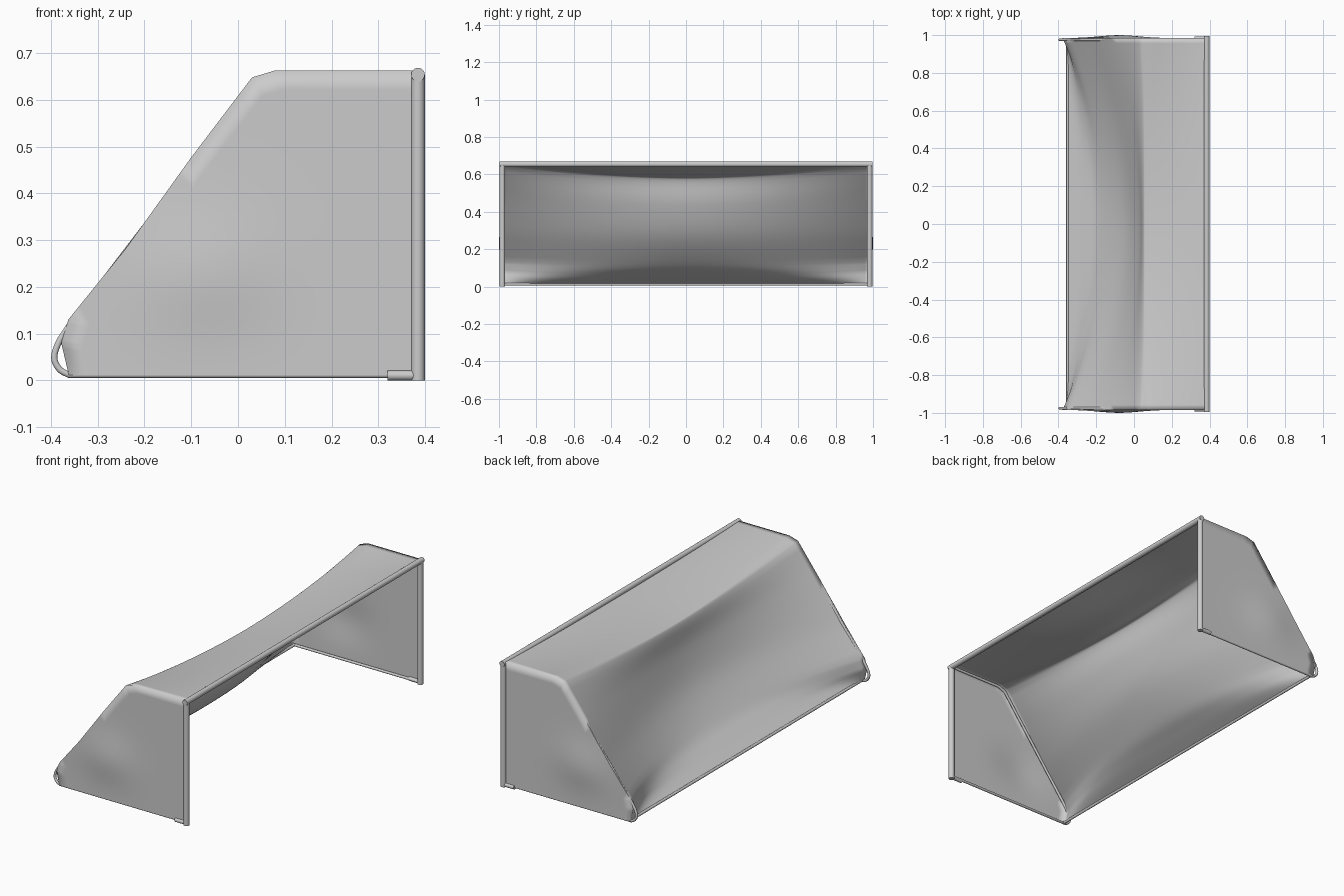
import bpy, bmesh
from mathutils import Vector

if "Cube" in bpy.data.objects:
    bpy.data.objects.remove(bpy.data.objects["Cube"])

POST_X, POST_Y, BAR_Z, R = 0.385, 0.982, 0.654, 0.0145


def smooth(obj):
    bpy.ops.object.select_all(action='DESELECT')
    obj.select_set(True)
    bpy.context.view_layer.objects.active = obj
    bpy.ops.object.shade_smooth_by_angle(angle=0.7)


def rod(name, a, b, r):
    a, b = Vector(a), Vector(b)
    bpy.ops.mesh.primitive_cylinder_add(vertices=24, radius=r, depth=(b - a).length,
                                        location=(a + b) / 2)
    o = bpy.context.object
    o.name = name
    o.rotation_euler = (b - a).to_track_quat('Z', 'Y').to_euler()
    smooth(o)


def tube(name, pts, r):
    cu = bpy.data.curves.new(name, 'CURVE')
    cu.dimensions = '3D'
    cu.bevel_depth, cu.bevel_resolution, cu.use_fill_caps = r, 3, True
    sp = cu.splines.new('POLY')
    sp.points.add(len(pts) - 1)
    for p, c in zip(sp.points, pts):
        p.co = (*c, 1)
    o = bpy.data.objects.new(name, cu)
    bpy.context.collection.objects.link(o)
    bpy.ops.object.select_all(action='DESELECT')
    o.select_set(True)
    bpy.context.view_layer.objects.active = o
    bpy.ops.object.convert(target='MESH')
    smooth(bpy.context.object)


def spline(pts, n):
    """Catmull-Rom samples through 2D points."""
    p = [Vector(q) for q in pts]
    p = [2 * p[0] - p[1]] + p + [2 * p[-1] - p[-2]]
    out = []
    for i in range(1, len(p) - 2):
        a, b, c, d = p[i - 1:i + 3]
        for k in range(n):
            t = k / n
            out.append(0.5 * (2 * b + (c - a) * t + (2 * a - 5 * b + 4 * c - d) * t * t
                              + (3 * b - a - 3 * c + d) * t ** 3))
    return out + [p[-2]]


def linear(pts, n):
    p = [Vector(q) for q in pts]
    return [a.lerp(b, k / n) for a, b in zip(p, p[1:]) for k in range(n)] + [p[-1]]


# Front frame: two posts and a crossbar
L = POST_Y + R
rod("crossbar", (POST_X, -L, BAR_Z), (POST_X, L, BAR_Z), R)
for s, side in ((-1, "left"), (1, "right")):
    y = s * POST_Y
    rod(side + "_post", (POST_X, y, 0), (POST_X, y, BAR_Z), R)
    rod(side + "_base_sleeve", (0.32, y, 0.0105), (POST_X, y, 0.0105), 0.0105)
    # Base rail curling up at the rear and running up the slope to the bar
    curl = spline([(-0.362, 0.012), (-0.382, 0.024), (-0.393, 0.048),
                   (-0.384, 0.08), (-0.362, 0.115)], 5)
    path = [(POST_X, 0.012)] + [tuple(v) for v in curl] + [(0.037, 0.637), (0.08, 0.653), (POST_X, 0.653)]
    tube(side + "_side_rail", [(x, s * 0.976, z) for x, z in path], 0.007)

# Rear ground bar
rod("rear_ground_bar", (-0.352, -0.975, 0.012), (-0.352, 0.975, 0.012), 0.007)

# Net: taut profile at the ends, sagging profile in the middle
end = linear([(0.38, 0.663), (0.22, 0.663), (0.08, 0.663), (0.03, 0.648), (-0.1, 0.477),
              (-0.24, 0.282), (-0.363, 0.13), (-0.378, 0.08), (-0.362, 0.012)], 5)
mid = spline([(0.38, 0.65), (0.22, 0.612), (0.08, 0.584), (0.047, 0.565), (0.025, 0.44),
              (-0.045, 0.27), (-0.17, 0.12), (-0.26, 0.06), (-0.352, 0.012)], 5)
NY, NS, YN = 72, 16, 0.984
bm = bmesh.new()


def skin(rows):
    for r0, r1 in zip(rows, rows[1:]):
        for a, b, c, d in zip(r0, r0[1:], r1[1:], r1):
            bm.faces.new((a, b, c, d))


rows = []
for i, (e, m) in enumerate(zip(end, mid)):
    u = i / (len(end) - 1)
    row = []
    for j in range(NY + 1):
        t = 2 * j / NY - 1
        q = e.lerp(m, 1 - abs(t) ** (1.8 + 8 * u ** 10))
        row.append(bm.verts.new((q.x, t * YN, q.y)))
    rows.append(row)
skin(rows)

# Side panels fan from the outline to the foot of the post, bulging slightly
foot = Vector((0.38, 0.012))
for s in (-1, 1):
    rows = []
    for e in end:
        row = []
        for k in range(NS + 1):
            q = e.lerp(foot, k / NS)
            d2 = ((q.x + 0.08) / 0.15) ** 2 + ((q.y - 0.23) / 0.12) ** 2
            row.append(bm.verts.new((q.x, s * (YN + 0.016 * 2.718 ** -d2), q.y)))
        rows.append(row)
    skin(rows)
bmesh.ops.remove_doubles(bm, verts=bm.verts, dist=0.0003)
bmesh.ops.recalc_face_normals(bm, faces=bm.faces)
me = bpy.data.meshes.new("net")
bm.to_mesh(me)
bm.free()
me.shade_smooth()
net = bpy.data.objects.new("net", me)
bpy.context.collection.objects.link(net)
